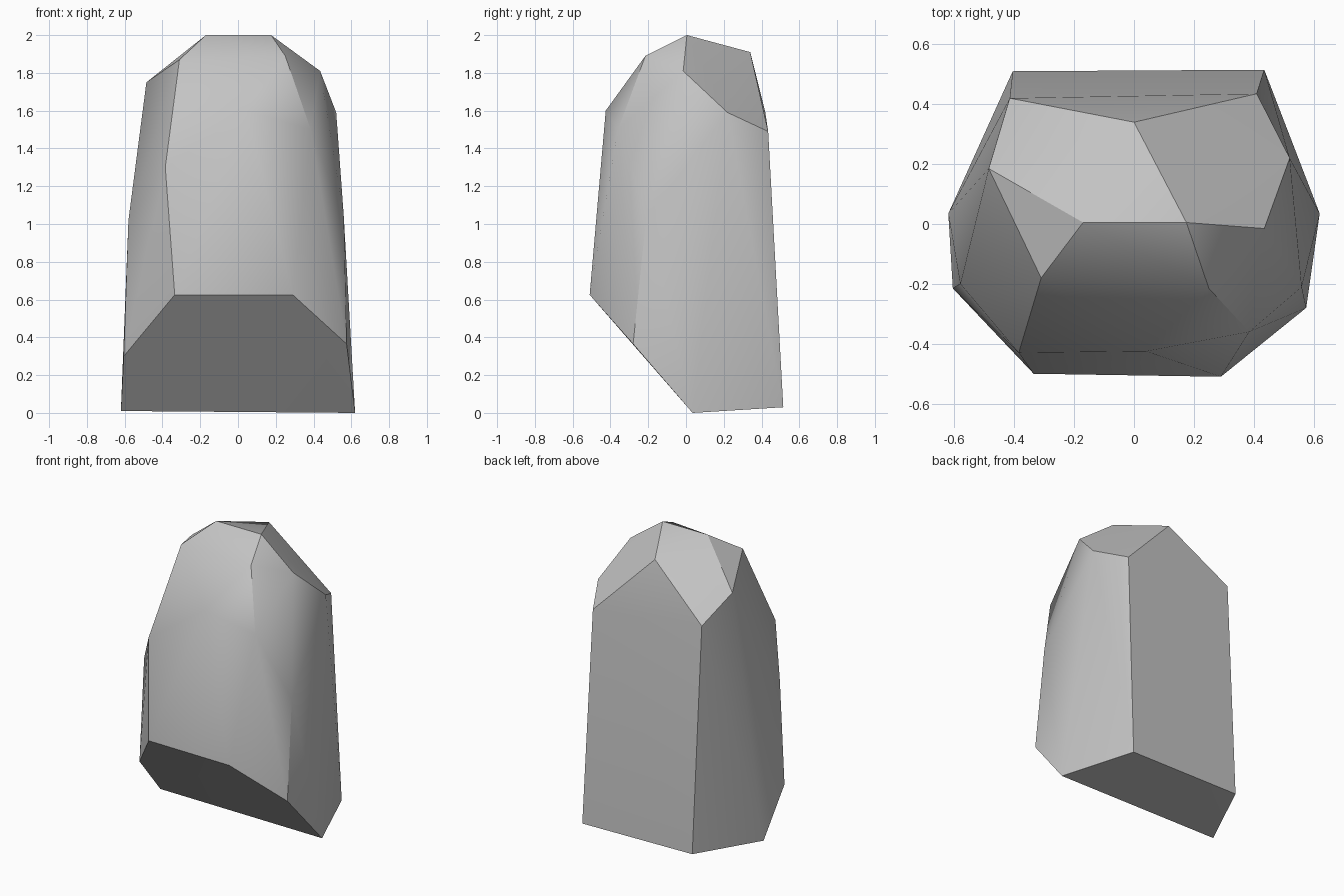
import bpy
import bmesh
import math

# Remove only the default cube
default_cube = bpy.data.objects.get("Cube")
if default_cube:
    bpy.data.objects.remove(default_cube, do_unlink=True)


def make_material(name, colour):
    material = bpy.data.materials.new(name)
    material.use_nodes = True
    material.diffuse_color = colour
    for node in material.node_tree.nodes:
        if node.type == "BSDF_PRINCIPLED":
            node.inputs["Base Color"].default_value = colour
            node.inputs["Roughness"].default_value = 0.9
    return material


# Corner points of the boulder, grouped by height
base_corners = [
    (-0.62, 0.035, 0.01), (0.62, 0.035, 0), (0.435, 0.515, 0.03), (-0.405, 0.51, 0.04),
]
undercut_corners = [
    (-0.605, -0.215, 0.3), (-0.335, -0.5, 0.625), (0.29, -0.51, 0.625), (0.575, -0.28, 0.365),
]
waist_corners = [
    (-0.58, -0.2, 1.02), (-0.385, -0.43, 1.3), (0.56, -0.21, 1.04),
]
shoulder_corners = [
    (0.385, -0.36, 1.5), (0.04, -0.425, 1.6), (0.41, 0.435, 1.49),
    (-0.415, 0.42, 1.59), (0.52, 0.22, 1.59), (-0.485, 0.185, 1.75),
]
crown_corners = [
    (0.435, -0.015, 1.81), (0.25, -0.215, 1.89), (-0.31, -0.18, 1.87),
    (0, 0.34, 1.91), (-0.17, 0.005, 2), (0.175, 0.005, 2),
]

# Chiselled boulder: convex skin stretched around the corners
bm = bmesh.new()
for group in (base_corners, undercut_corners, waist_corners, shoulder_corners, crown_corners):
    for corner in group:
        bm.verts.new(corner)
hull = bmesh.ops.convex_hull(bm, input=bm.verts[:])
unused = {item for item in hull["geom_interior"] + hull["geom_unused"]
          if isinstance(item, bmesh.types.BMVert)}
bmesh.ops.delete(bm, geom=list(unused), context="VERTS")
bmesh.ops.recalc_face_normals(bm, faces=bm.faces[:])

mesh = bpy.data.meshes.new("boulder")
bm.to_mesh(mesh)
bm.free()
boulder = bpy.data.objects.new("boulder", mesh)
bpy.context.collection.objects.link(boulder)
mesh.materials.append(make_material("stone grey", (0.55, 0.55, 0.55, 1)))

# Soft facets with crisp chiselled edges
bpy.ops.object.select_all(action="DESELECT")
boulder.select_set(True)
bpy.context.view_layer.objects.active = boulder
bpy.ops.object.shade_smooth_by_angle(angle=math.radians(30))
